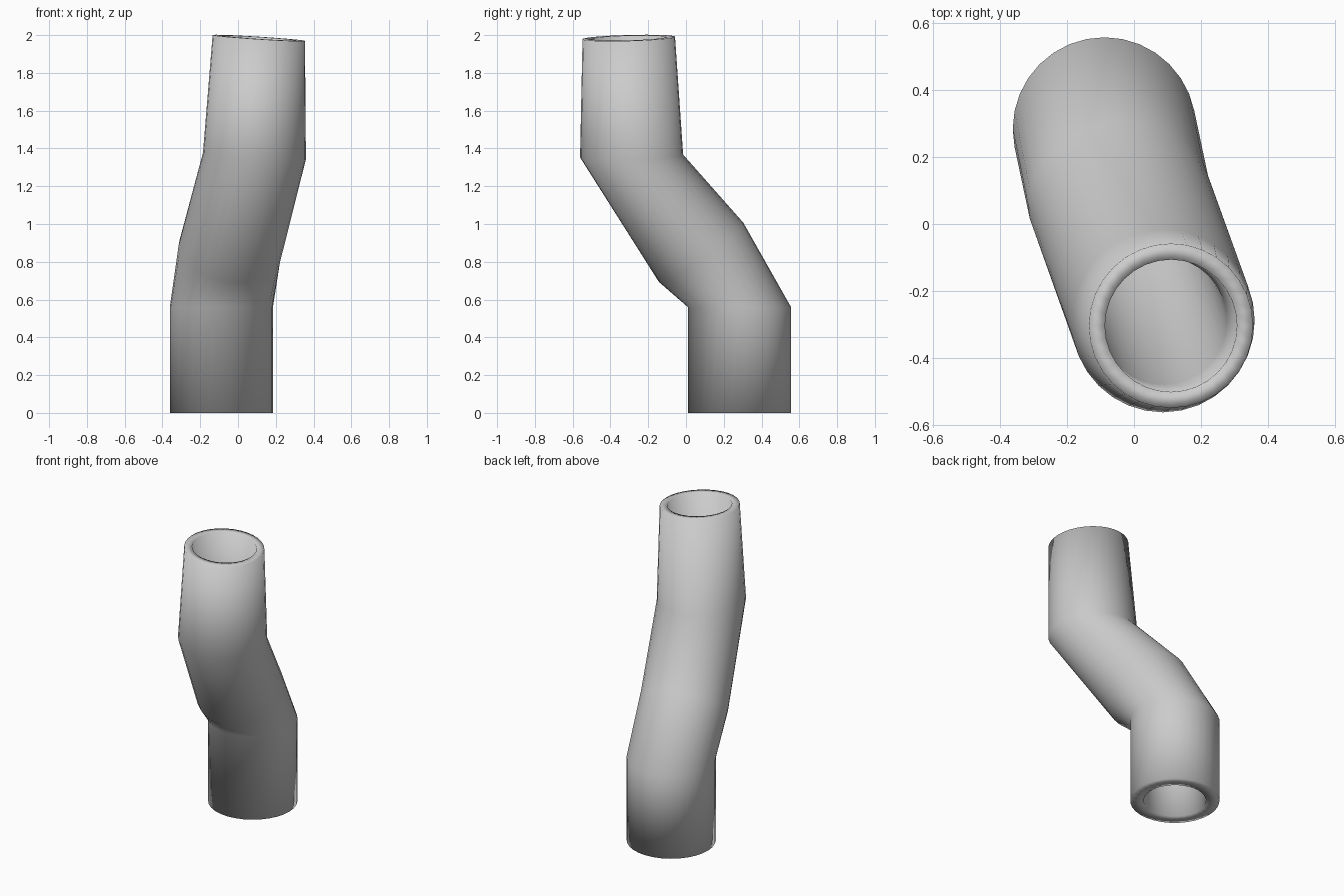
import bpy, bmesh, math
from mathutils import Vector

cube = bpy.data.objects.get("Cube")
if cube:
    bpy.data.objects.remove(cube)

SIDES = 32

grey = bpy.data.materials.new("plain grey")
grey.use_nodes = True
colour = (0.6, 0.6, 0.6, 1)
grey.diffuse_color = colour
grey.node_tree.nodes["Principled BSDF"].inputs["Base Color"].default_value = colour

# Rings along the pipe: centre, facing direction, outer radius, inner radius
rings = [
    ((-0.088, 0.283, 0), (0, 0, 1), 0.273, 0.19),
    ((-0.088, 0.283, 0.56), (0, 0, 1), 0.273, 0.19),
    ((-0.045, 0.08, 0.85), (0.135, -0.57, 0.81), 0.273, 0.19),
    ((0.087, -0.288, 1.36), (0.064, -0.027, 1), 0.273, 0.19),
    ((0.11, -0.303, 1.985), (0.064, -0.027, 1), 0.245, 0.197),
]


def add_ring(bm, centre, facing, radius):
    n = Vector(facing).normalized()
    u = (Vector((1, 0, 0)) - n * n.x).normalized()
    v = n.cross(u)
    angles = [2 * math.pi * i / SIDES for i in range(SIDES)]
    return [bm.verts.new(Vector(centre) + radius * (u * math.cos(a) + v * math.sin(a)))
            for a in angles]


# Outer wall upward, then inner wall downward, closed into one tube
bm = bmesh.new()
loops = [add_ring(bm, c, n, outer) for c, n, outer, inner in rings]
loops += [add_ring(bm, c, n, inner) for c, n, outer, inner in reversed(rings)]
for k, low in enumerate(loops):
    high = loops[(k + 1) % len(loops)]
    for i in range(SIDES):
        j = (i + 1) % SIDES
        bm.faces.new((low[i], low[j], high[j], high[i])).smooth = True
bmesh.ops.recalc_face_normals(bm, faces=bm.faces)

mesh = bpy.data.meshes.new("bent_pipe")
bm.to_mesh(mesh)
bm.free()
mesh.materials.append(grey)
pipe = bpy.data.objects.new("bent_pipe", mesh)
bpy.context.collection.objects.link(pipe)
